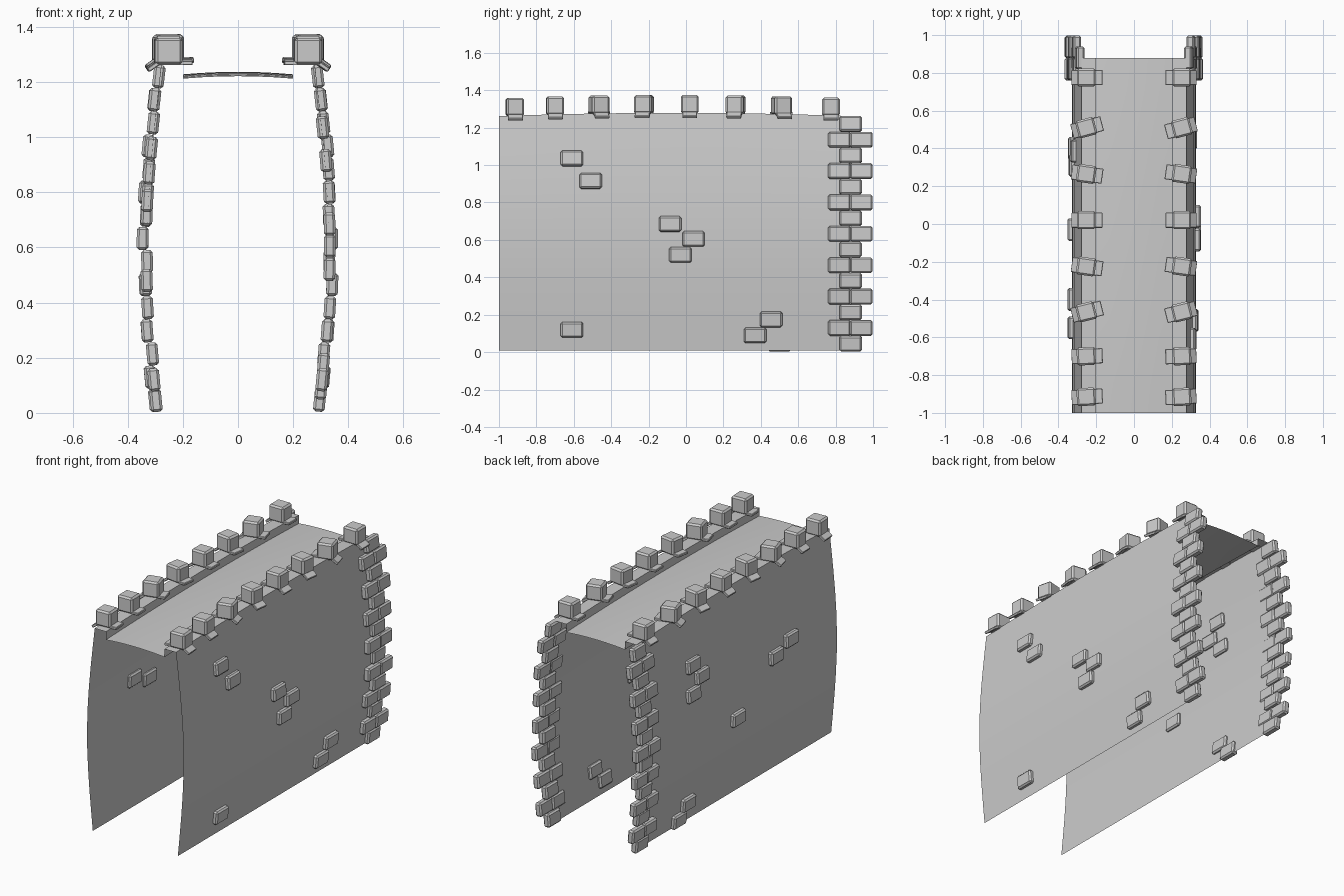
import bpy, bmesh, math, random
from mathutils import Matrix, Vector

if "Cube" in bpy.data.objects:
    bpy.data.objects.remove(bpy.data.objects["Cube"])

random.seed(4)
Y0, Y1, TOP = -1.0, 0.88, 1.262


def wall_x(z):
    return 0.295 + 0.0985 * z - 0.0857 * z * z + 0.012 * math.sin(math.pi * min(z / TOP, 1)) ** 2 - 0.006


def wall_slope(z):
    return (wall_x(z + 0.02) - wall_x(z - 0.02)) / 0.04


def rise(y):
    return 0.017 * (1 - min(1, ((y + 0.06) / 0.94) ** 2))


def finish(name, bm):
    me = bpy.data.meshes.new(name)
    bm.to_mesh(me)
    bm.free()
    ob = bpy.data.objects.new(name, me)
    bpy.context.collection.objects.link(ob)
    return ob


def add_block(bm, size, matrix, bevel):
    """Chamfered stone block."""
    tmp = bmesh.new()
    bmesh.ops.create_cube(tmp, size=1, matrix=Matrix.Diagonal((*size, 1)))
    bmesh.ops.bevel(tmp, geom=tmp.edges[:], offset=bevel, segments=1,
                    affect='EDGES', profile=0.5)
    tmp.transform(matrix)
    me = bpy.data.meshes.new("tmp")
    tmp.to_mesh(me)
    tmp.free()
    bm.from_mesh(me)
    bpy.data.meshes.remove(me)


def wall_brick(bm, side, y, z, out):
    m = (Matrix.Translation((side * (wall_x(z) + out), y, z))
         @ Matrix.Rotation(side * math.atan(wall_slope(z)), 4, 'Y'))
    add_block(bm, (0.042, 0.12, 0.083), m, 0.009)


# Walls, ledge, parapet face and cambered deck swept along y as one open sheet
half = [(wall_x(0.01 + (TOP - 0.01) * i / 10), 0.01 + (TOP - 0.01) * i / 10) for i in range(11)]
half += [(0.2, TOP), (0.2, 1.212), (0.133, 1.217), (0.067, 1.220)]
profile = half + [(0, 1.221)] + [(-x, z) for x, z in reversed(half)]
bm = bmesh.new()
rows = []
for j in range(13):
    y = Y0 + (Y1 - Y0) * j / 12
    rows.append([bm.verts.new((x, y, z + rise(y) * max(0, (z - 0.6) / 0.66))) for x, z in profile])
for a, b in zip(rows, rows[1:]):
    for i in range(len(profile) - 1):
        bm.faces.new((a[i], a[i + 1], b[i + 1], b[i]))
for f in bm.faces:
    f.smooth = True
bmesh.ops.recalc_face_normals(bm, faces=bm.faces[:])
if sum(f.normal.z for f in bm.faces) < 0:
    bmesh.ops.reverse_faces(bm, faces=bm.faces[:])
shell = finish("bridge_walls_and_deck", bm)
bpy.context.view_layer.objects.active = shell
shell.select_set(True)
bpy.ops.object.shade_smooth_by_angle(angle=math.radians(30))

# Interlocking corner stones at the back end of both walls
bm = bmesh.new()
for side in (1, -1):
    for k in range(15):
        z = 0.046 + k * 0.0838
        for y in ((0.88,) if k % 2 == 0 else (0.82, 0.937)):
            out = (0.006 if k % 2 == 0 else 0.012) + random.uniform(-0.006, 0.006)
            wall_brick(bm, side, y, z, out)
finish("corner_stones", bm)

# Scattered bricks showing through the plaster
right = [(-0.61, 1.035), (-0.51, 0.915), (-0.085, 0.685), (0.04, 0.605),
         (-0.03, 0.52), (0.455, 0.175), (0.37, 0.09), (-0.61, 0.12)]
left = [(0.385, 0.96), (0.31, 0.87), (0.40, 0.79), (-0.03, 0.48),
        (-0.55, 0.77), (-0.40, 0.72), (0.42, 0.12), (0.5, 0.045)]
bm = bmesh.new()
for side, spots in ((1, right), (-1, left)):
    for y, z in spots:
        wall_brick(bm, side, y, z, 0.004)
finish("wall_bricks", bm)

# Battlement blocks, each on an inner flat slab and an outer drooping slab
merlons = [(-0.915, 3), (-0.70, 2), (-0.465, 14), (-0.225, -8),
           (0.02, 0), (0.265, -8), (0.51, 15), (0.775, 0)]
blocks, slabs = bmesh.new(), bmesh.new()
for side in (1, -1):
    for y, turn in merlons:
        base = TOP + rise(y)
        m = (Matrix.Translation((side * 0.253, y, base))
             @ Matrix.Rotation(math.radians(turn), 4, 'Z'))
        add_block(blocks, (0.1, 0.095, 0.098), m @ Matrix.Translation((0, 0, 0.046)), 0.01)
        add_block(slabs, (0.13, 0.08, 0.016),
                  m @ Matrix.Translation((-side * 0.022, 0, 0.004)), 0.003)
        add_block(slabs, (0.05, 0.08, 0.016),
                  m @ Matrix.Translation((side * 0.054, 0, -0.008))
                  @ Matrix.Rotation(side * math.radians(35), 4, 'Y'), 0.003)
finish("battlement_blocks", blocks)
finish("battlement_slabs", slabs)
